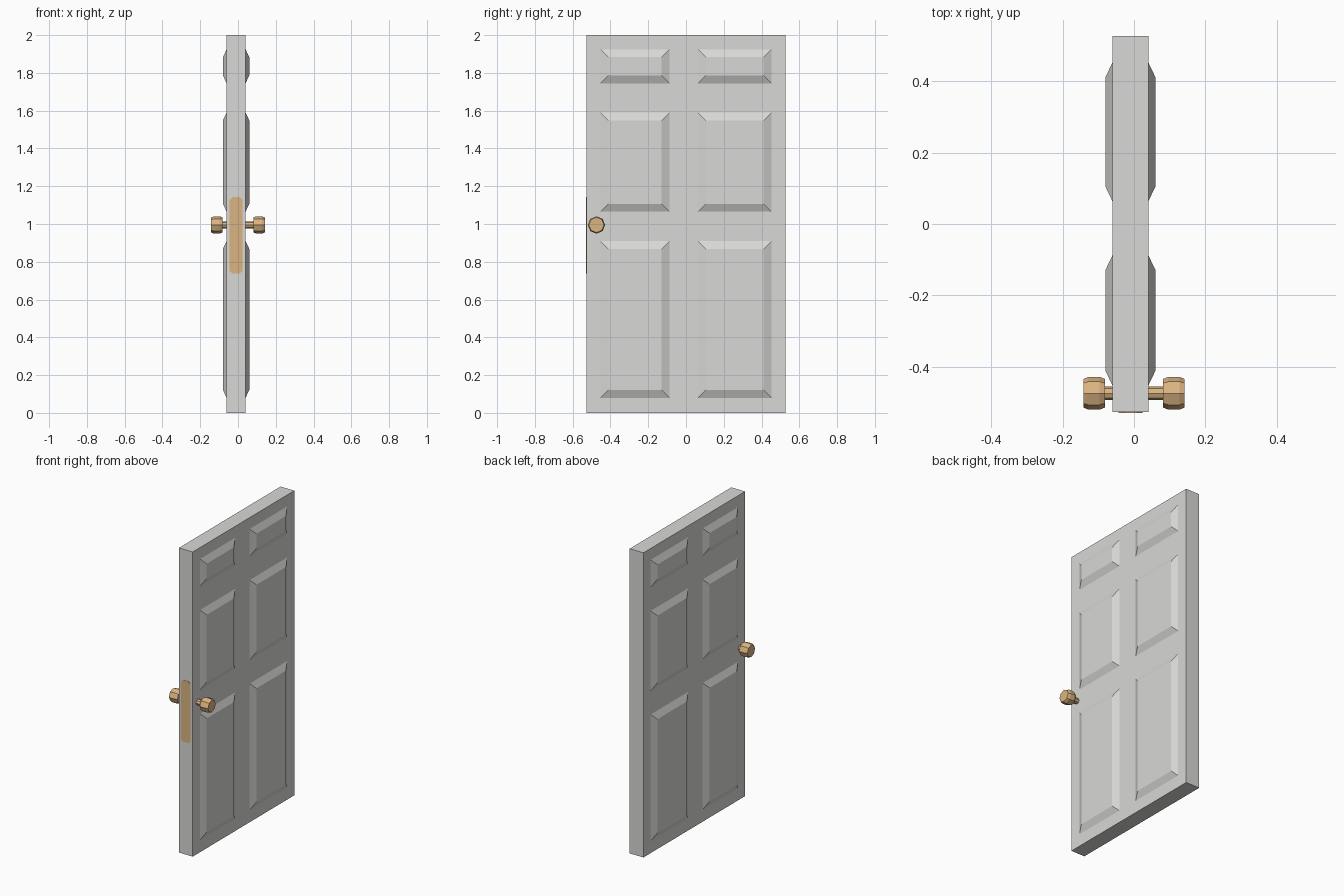
import bpy, bmesh, math
from mathutils import Matrix

if "Cube" in bpy.data.objects:
    bpy.data.objects.remove(bpy.data.objects["Cube"])


def material(name, rgb):
    m = bpy.data.materials.new(name)
    m.diffuse_color = (*rgb, 1.0)
    m.use_nodes = True
    m.node_tree.nodes["Principled BSDF"].inputs["Base Color"].default_value = m.diffuse_color
    return m


PAINT = material("pale grey paint", (0.69, 0.69, 0.68))
BRASS = material("brass", (0.71, 0.46, 0.22))


def add_mesh(name, bm, mat):
    bmesh.ops.recalc_face_normals(bm, faces=bm.faces)
    me = bpy.data.meshes.new(name)
    bm.to_mesh(me)
    bm.free()
    me.materials.append(mat)
    ob = bpy.data.objects.new(name, me)
    bpy.context.collection.objects.link(ob)
    return ob


def loft(name, rings, mat):
    """Bridge equal-sized point rings and cap both ends."""
    bm = bmesh.new()
    loops = [[bm.verts.new(p) for p in r] for r in rings]
    n = len(loops[0])
    for a, b in zip(loops, loops[1:]):
        for i in range(n):
            j = (i + 1) % n
            bm.faces.new((a[i], a[j], b[j], b[i]))
    bm.faces.new(loops[0])
    bm.faces.new(loops[-1])
    return add_mesh(name, bm, mat)


MID_X, HALF_T, HALF_W, HEIGHT = -0.01, 0.05, 0.527, 2.0

# door slab
bm = bmesh.new()
bmesh.ops.create_cube(bm, size=1, matrix=Matrix.Translation((MID_X, 0, HEIGHT / 2))
                      @ Matrix.Diagonal((2 * HALF_T, 2 * HALF_W, HEIGHT, 1)))
add_mesh("door_slab", bm, PAINT)

# raised bevelled panels on both faces
columns = [(-0.453, -0.087), (0.063, 0.453)]
rows = [(0.08, 0.91), (1.065, 1.59), (1.745, 1.925)]


def rect(x, y0, y1, z0, z1, inset):
    return [(x, y0 + inset, z0 + inset), (x, y1 - inset, z0 + inset),
            (x, y1 - inset, z1 - inset), (x, y0 + inset, z1 - inset)]


for side in (-1, 1):
    face = MID_X + side * HALF_T
    for y0, y1 in columns:
        for z0, z1 in rows:
            loft("raised_panel", [rect(face - side * 0.005, y0, y1, z0, z1, 0),
                                  rect(face, y0, y1, z0, z1, 0),
                                  rect(face + side * 0.02, y0, y1, z0, z1, 0.042)], PAINT)

# octagonal knobs and their stems
KY, KZ = -0.474, 0.995


def octagon(x, r):
    return [(x, KY + r * math.cos(i * math.pi / 4), KZ + r * math.sin(i * math.pi / 4))
            for i in range(8)]


for side in (-1, 1):
    loft("knob", [octagon(side * x, r) for x, r in
                  ((0.081, 0.040), (0.097, 0.046), (0.127, 0.046), (0.142, 0.040))], BRASS)
    loft("knob_stem", [octagon(side * x, 0.019) for x in (0.035, 0.085)], BRASS)

# latch plate with clipped corners on the door edge
w, z0, z1, c = 0.034, 0.738, 1.142, 0.014
outline = [(-w + c, z0), (w - c, z0), (w, z0 + c), (w, z1 - c),
           (w - c, z1), (-w + c, z1), (-w, z1 - c), (-w, z0 + c)]
loft("latch_plate", [[(MID_X + x, y, z) for x, z in outline]
                     for y in (-HALF_W + 0.002, -HALF_W - 0.002)], BRASS)
